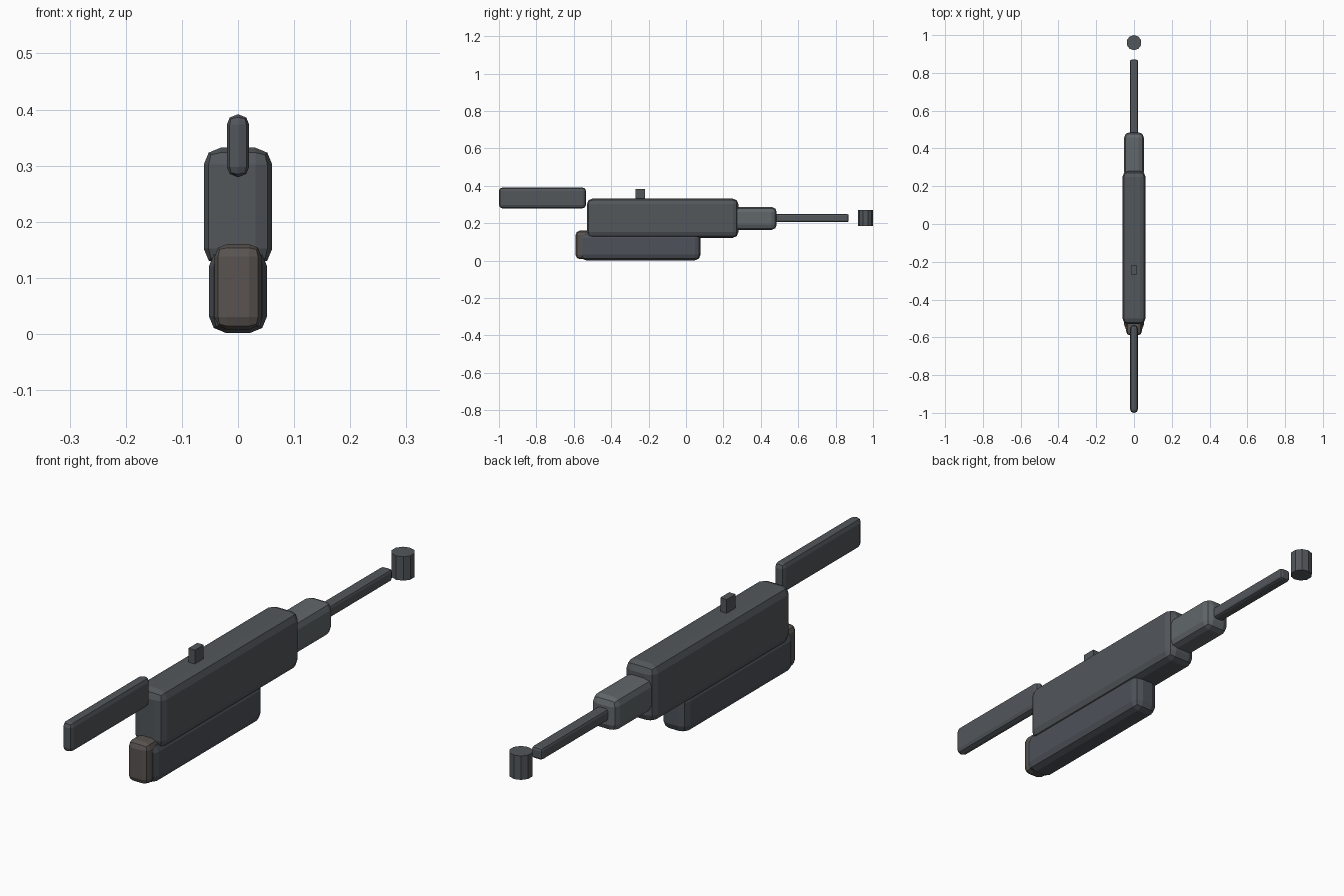
import bpy

if "Cube" in bpy.data.objects:
    bpy.data.objects.remove(bpy.data.objects["Cube"])


def material(name, rgb):
    m = bpy.data.materials.new(name)
    m.diffuse_color = (*rgb, 1)
    m.use_nodes = True
    m.node_tree.nodes["Principled BSDF"].inputs["Base Color"].default_value = m.diffuse_color
    return m


steel = material("dark_steel", (0.085, 0.095, 0.105))
light_steel = material("mid_steel", (0.12, 0.135, 0.145))
blue_steel = material("blue_steel", (0.075, 0.085, 0.10))
brown = material("dark_brown", (0.10, 0.088, 0.08))


def box(name, half_x, y, z, bevel, mat):
    """Box from y/z ranges, centred on x, with two-step rounded edges."""
    bpy.ops.mesh.primitive_cube_add(
        size=1, location=(0, sum(y) / 2, sum(z) / 2))
    ob = bpy.context.object
    ob.name = name
    ob.scale = (2 * half_x, y[1] - y[0], z[1] - z[0])
    bpy.ops.object.transform_apply(location=False, rotation=False, scale=True)
    ob.data.materials.append(mat)
    if bevel:
        mod = ob.modifiers.new("bevel", 'BEVEL')
        mod.width = bevel
        mod.segments = 2
    return ob


# Main body and the housing slung beneath it
box("receiver", 0.061, (-0.53, 0.28), (0.122, 0.332), 0.03, steel)
box("lower_housing", 0.052, (-0.565, 0.078), (0.002, 0.15), 0.03, blue_steel)
box("front_cap", 0.042, (-0.59, -0.47), (0.008, 0.16), 0.022, brown)

# Slim blade at the front, small block on top
box("front_blade", 0.02, (-1.0, -0.535), (0.28, 0.391), 0.018, steel)
box("top_block", 0.013, (-0.27, -0.218), (0.32, 0.383), 0, steel)

# Collar and rod at the back
box("rear_collar", 0.052, (0.25, 0.485), (0.165, 0.287), 0.027, light_steel)
box("rear_rod", 0.022, (0.46, 0.87), (0.206, 0.25), 0.01, steel)

# Separate upright drum at the far end
bpy.ops.mesh.primitive_cylinder_add(
    vertices=10, radius=0.04, depth=0.088, location=(0, 0.96, 0.228))
drum = bpy.context.object
drum.name = "end_drum"
drum.data.materials.append(steel)
